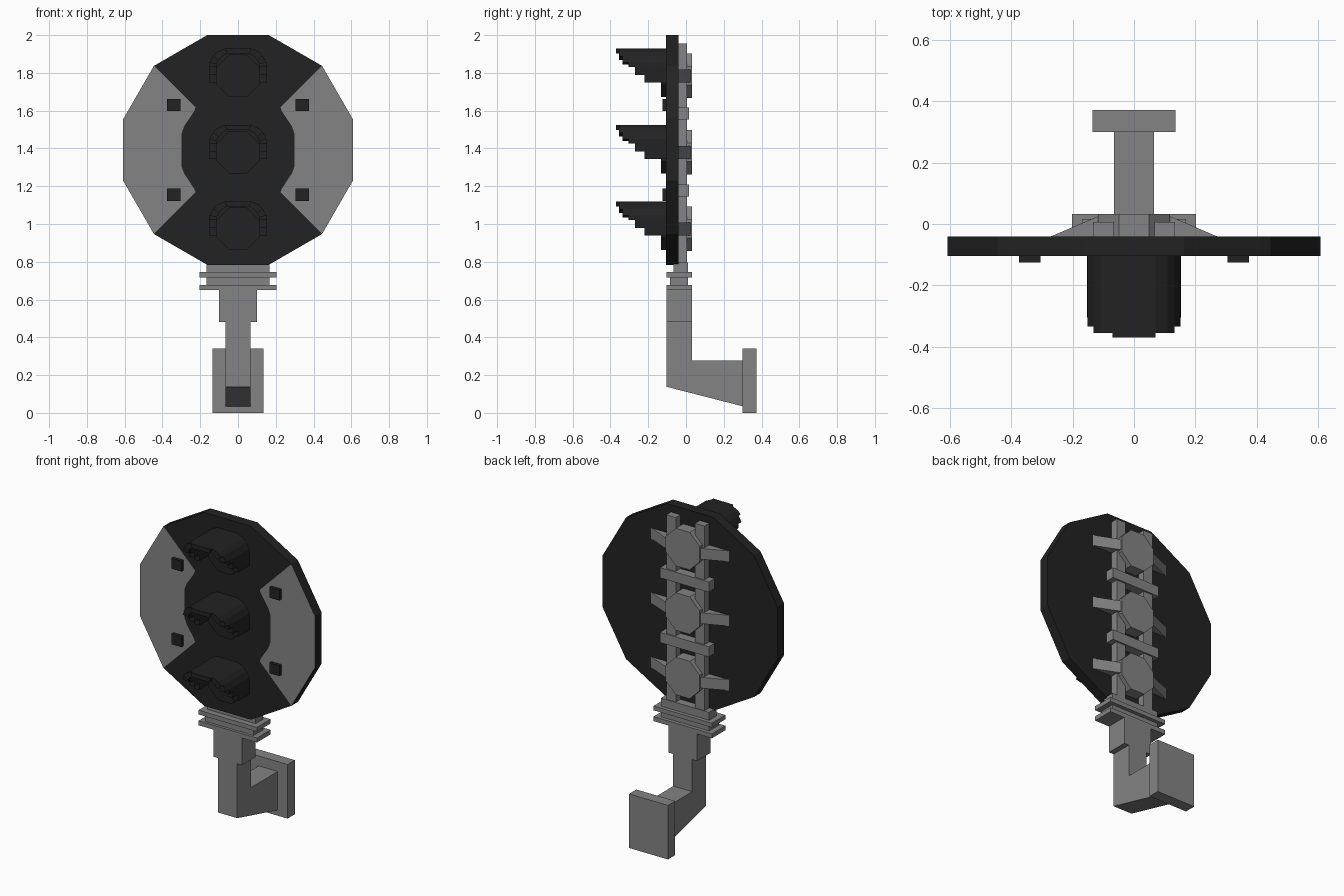
import bpy, bmesh, math

old = bpy.data.objects.get("Cube")
if old:
    bpy.data.objects.remove(old)


def material(name, value):
    m = bpy.data.materials.new(name)
    m.use_nodes = True
    colour = (value, value, value, 1)
    m.diffuse_color = colour
    bsdf = next(n for n in m.node_tree.nodes if n.type == 'BSDF_PRINCIPLED')
    bsdf.inputs["Base Color"].default_value = colour
    return m


BLACK = material("matte black", 0.016)
GREY = material("metal grey", 0.23)


def finish(name, bm, *mats):
    bmesh.ops.recalc_face_normals(bm, faces=bm.faces)
    mesh = bpy.data.meshes.new(name)
    bm.to_mesh(mesh)
    bm.free()
    for m in mats:
        mesh.materials.append(m)
    obj = bpy.data.objects.new(name, mesh)
    bpy.context.collection.objects.link(obj)
    return obj


def add_prism(bm, points, a, b, place):
    """Extrude a 2D outline from a to b; place maps (u, v, depth) to xyz."""
    ends = [[bm.verts.new(place(u, v, d)) for u, v in points] for d in (a, b)]
    bm.faces.new(ends[0])
    bm.faces.new(ends[1][::-1])
    n = len(points)
    for i in range(n):
        j = (i + 1) % n
        bm.faces.new((ends[0][i], ends[0][j], ends[1][j], ends[1][i]))


def along_y(u, v, d):
    return (u, d, v)


def along_x(u, v, d):
    return (d, u, v)


def along_z(u, v, d):
    return (u, v, d)


def prism(name, points, a, b, place, mat):
    bm = bmesh.new()
    add_prism(bm, points, a, b, place)
    return finish(name, bm, mat)


def box(name, x, y, z, mat):
    outline = [(x[0], z[0]), (x[1], z[0]), (x[1], z[1]), (x[0], z[1])]
    return prism(name, outline, y[0], y[1], along_y, mat)


def polygon(sides, apothem, zc):
    r = apothem / math.cos(math.pi / sides)
    return [(r * math.cos((2 * i + 1) * math.pi / sides),
             zc + r * math.sin((2 * i + 1) * math.pi / sides)) for i in range(sides)]


# Twelve-sided backboard, its front face split into a black waist and grey sides
MID, FRONT, BACK = 1.392, -0.105, -0.04
rim = polygon(12, 0.608, MID)
bm = bmesh.new()
front = [bm.verts.new((x, FRONT, z)) for x, z in rim]
back = [bm.verts.new((x, BACK, z)) for x, z in rim]
bm.faces.new(back)
for i in range(12):
    j = (i + 1) % 12
    bm.faces.new((front[i], front[j], back[j], back[i]))
waist = [(0.225, 0.225), (0.232, 0.205), (0.285, 0.125), (0.3, 0.085)]
waist += [(x, -z) for x, z in reversed(waist)]
right = [bm.verts.new((x, FRONT, MID + z)) for x, z in waist]
left = [bm.verts.new((-x, FRONT, MID + z)) for x, z in waist]
bm.faces.new([front[i] for i in (1, 2, 3, 4)] + left + [front[i] for i in (7, 8, 9, 10)] + right[::-1])
sides = [bm.faces.new([front[i] for i in (10, 11, 0, 1)] + right),
         bm.faces.new([front[i] for i in (4, 5, 6, 7)] + left[::-1])]
for f in sides:
    f.material_index = 1
finish("backboard", bm, BLACK, GREY)

# Small square fixings on the side panels
for sx in (-1, 1):
    for z in (1.63, 1.155):
        box("square_fixing", (sx * 0.34 - 0.035, sx * 0.34 + 0.035), (-0.125, FRONT),
            (z - 0.033, z + 0.033), BLACK)

# Stepped visor: outer and inner arch points, with one reach per segment
outer = [(0.153, -0.035), (0.153, 0.005), (0.153, 0.045), (0.151, 0.07),
         (0.132, 0.105), (0.11, 0.127), (0.07, 0.145)]
inner = [(0.115, -0.035), (0.115, 0.005), (0.115, 0.045), (0.113, 0.06),
         (0.102, 0.082), (0.088, 0.1), (0.06, 0.117)]
reach = [-0.22, -0.27, -0.305, -0.335, -0.355, -0.355]


def visor(zc):
    bm = bmesh.new()
    for s in (-1, 1):
        for i, y in enumerate(reach):
            quad = [outer[i], outer[i + 1], inner[i + 1], inner[i]]
            add_prism(bm, [(s * x, zc + z) for x, z in quad], FRONT, y, along_y)
    (ox, oz), (ix, iz) = outer[-1], inner[-1]
    top = [(ox, zc + oz), (-ox, zc + oz), (-ix, zc + iz), (ix, zc + iz)]
    add_prism(bm, top, FRONT, -0.37, along_y)
    finish("visor", bm, BLACK)


# Three lamps, each with a lens, visor, rear housing and pair of wedge brackets
for zc in (1.785, 1.38, 0.975):
    prism("lens", polygon(8, 0.113, zc), -0.132, FRONT, along_y, BLACK)
    visor(zc)
    prism("rear_housing", polygon(8, 0.118, zc), BACK, 0.033, along_y, GREY)
    for s in (-1, 1):
        wedge = [(s * 0.27, BACK), (s * 0.12, 0.024), (s * 0.09, 0.024), (s * 0.09, BACK)]
        prism("wedge_bracket", wedge, zc - 0.035, zc + 0.033, along_z, GREY)

# Rear rails and cross bars
for s in (-1, 1):
    box("rear_rail", (s * 0.1 - 0.033, s * 0.1 + 0.033), (BACK, 0.006), (0.785, 1.955), GREY)
for z in (1.585, 1.178):
    box("cross_bar", (-0.17, 0.17), (BACK, 0.016), (z - 0.032, z + 0.032), GREY)

# Neck with two flanges
box("neck_top", (-0.168, 0.168), (-0.065, 0.01), (0.745, 0.795), GREY)
box("upper_flange", (-0.203, 0.203), (-0.102, 0.033), (0.718, 0.745), GREY)
box("neck_middle", (-0.168, 0.168), (-0.085, 0.01), (0.678, 0.718), GREY)
box("lower_flange", (-0.203, 0.203), (-0.102, 0.033), (0.65, 0.678), GREY)
box("neck_block", (-0.1, 0.1), (-0.102, 0.033), (0.48, 0.65), GREY)

# Bent arm and mounting plate
arm = [(-0.102, 0.48), (-0.102, 0.138), (0.3, 0.035), (0.3, 0.278), (0.033, 0.278), (0.033, 0.48)]
prism("support_arm", arm, -0.066, 0.066, along_x, GREY)
box("mounting_plate", (-0.135, 0.135), (0.3, 0.372), (0, 0.34), GREY)
